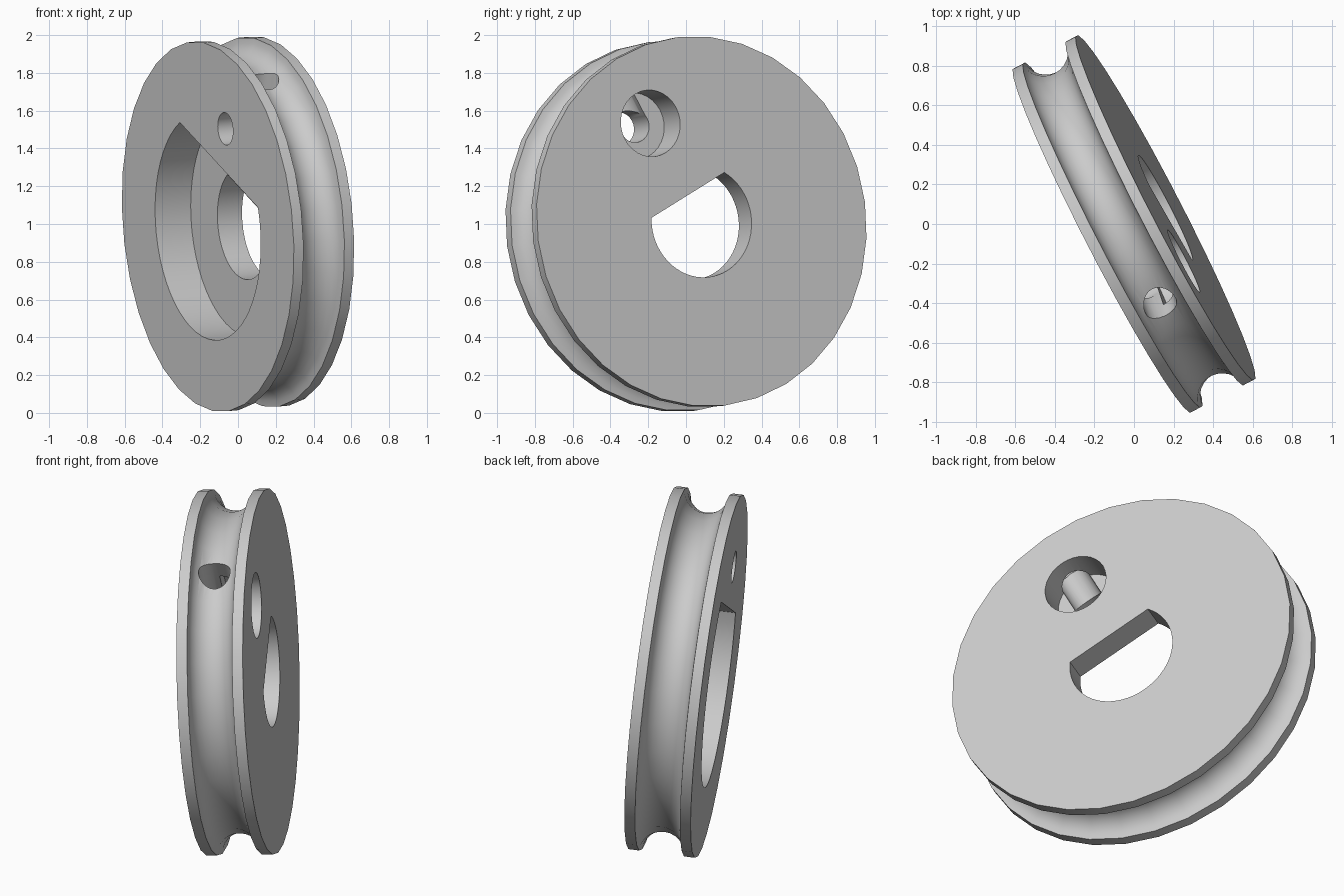
import bpy, bmesh
from math import acos, cos, sin, pi, radians
from mathutils import Matrix, Vector

cube = bpy.data.objects.get("Cube")
if cube:
    bpy.data.objects.remove(cube)

RADIUS, HALF = 0.983, 0.18        # wheel size
GROOVE_HALF, GROOVE_DEPTH = 0.122, 0.117
PIN = 0.592                       # distance of the cord hole from the axle

# Wheel frame: Z is the axle, X points from the axle to the cord hole
axle = Vector((0.886, 0.457, 0.08)).normalized()
side = Vector((axle.y, -axle.x, 0)).normalized()
up = side.cross(-axle).normalized()
if up.z < 0:
    up = -up
angle = radians(61.5)
out = side * cos(angle) + up * sin(angle)
frame = Matrix((out, axle.cross(out), axle)).transposed().to_4x4()
frame.translation = (0, 0, 1)

grey = bpy.data.materials.new("grey")
grey.use_nodes = True
grey.diffuse_color = (0.6, 0.6, 0.6, 1)
grey.node_tree.nodes["Principled BSDF"].inputs["Base Color"].default_value = grey.diffuse_color


def finish(name, bm):
    bmesh.ops.recalc_face_normals(bm, faces=bm.faces)
    mesh = bpy.data.meshes.new(name)
    bm.to_mesh(mesh)
    bm.free()
    mesh.materials.append(grey)
    obj = bpy.data.objects.new(name, mesh)
    bpy.context.collection.objects.link(obj)
    return obj


def prism(name, points, low, high):
    """Extrude an outline along the axle."""
    bm = bmesh.new()
    face = bm.faces.new([bm.verts.new((x, y, low)) for x, y in points])
    new = bmesh.ops.extrude_face_region(bm, geom=[face])["geom"]
    moved = [g for g in new if isinstance(g, bmesh.types.BMVert)]
    bmesh.ops.translate(bm, verts=moved, vec=(0, 0, high - low))
    return finish(name, bm)


def d_shape(radius, flat, steps=40):
    """Circle cut off by a straight chord at x = flat."""
    start = acos(flat / radius)
    span = 2 * (pi - start)
    return [(radius * cos(start + span * i / steps), radius * sin(start + span * i / steps))
            for i in range(steps + 1)]


def circle(radius, x, steps=32):
    return [(x + radius * cos(2 * pi * i / steps), radius * sin(2 * pi * i / steps))
            for i in range(steps)]


# Grooved wheel: lathe a closed profile around the axle
profile = [(0, -HALF), (RADIUS, -HALF)]
for i in range(13):
    t = pi * i / 12
    profile.append((RADIUS - GROOVE_DEPTH * sin(t), -GROOVE_HALF * cos(t)))
profile += [(RADIUS, HALF), (0, HALF)]
bm = bmesh.new()
verts = [bm.verts.new((r, 0, a)) for r, a in profile]
edges = [bm.edges.new(pair) for pair in zip(verts, verts[1:])]
bmesh.ops.spin(bm, geom=verts + edges, axis=(0, 0, 1), cent=(0, 0, 0),
               angle=2 * pi, steps=32, use_duplicate=False)
bmesh.ops.remove_doubles(bm, verts=bm.verts, dist=0.0001)
# Merge each flat side into one face
bmesh.ops.dissolve_verts(bm, verts=[v for v in bm.verts if v.co.xy.length < 0.001])
wheel = finish("grooved_wheel", bm)

# Cutters: stepped D bore, stepped cord hole, channel out to the groove
cutters = [
    prism("front_recess_cutter", d_shape(0.603, 0.373), -0.4, 0.033),
    prism("axle_bore_cutter", d_shape(0.298, 0.158), -0.1, 0.4),
    prism("cord_hole_cutter", circle(0.087, PIN), -0.4, 0.1),
    prism("knot_pocket_cutter", circle(0.177, PIN), -0.005, 0.4),
]
channel = prism("cord_channel_cutter", circle(0.085, 0), PIN, 1.2)
channel.data.transform(Matrix.Translation((0, 0, -0.007)) @ Matrix.Rotation(pi / 2, 4, "Y"))
cutters.append(channel)

bpy.ops.object.select_all(action="DESELECT")
bpy.context.view_layer.objects.active = wheel
wheel.select_set(True)
for cutter in cutters:
    cutter.hide_render = True
    cut = wheel.modifiers.new(cutter.name, "BOOLEAN")
    cut.operation, cut.solver, cut.object = "DIFFERENCE", "EXACT", cutter
    bpy.ops.object.modifier_apply(modifier=cut.name)
for cutter in cutters:
    bpy.data.objects.remove(cutter)

wheel.data.transform(frame)
bpy.ops.object.shade_smooth_by_angle(angle=radians(30))
